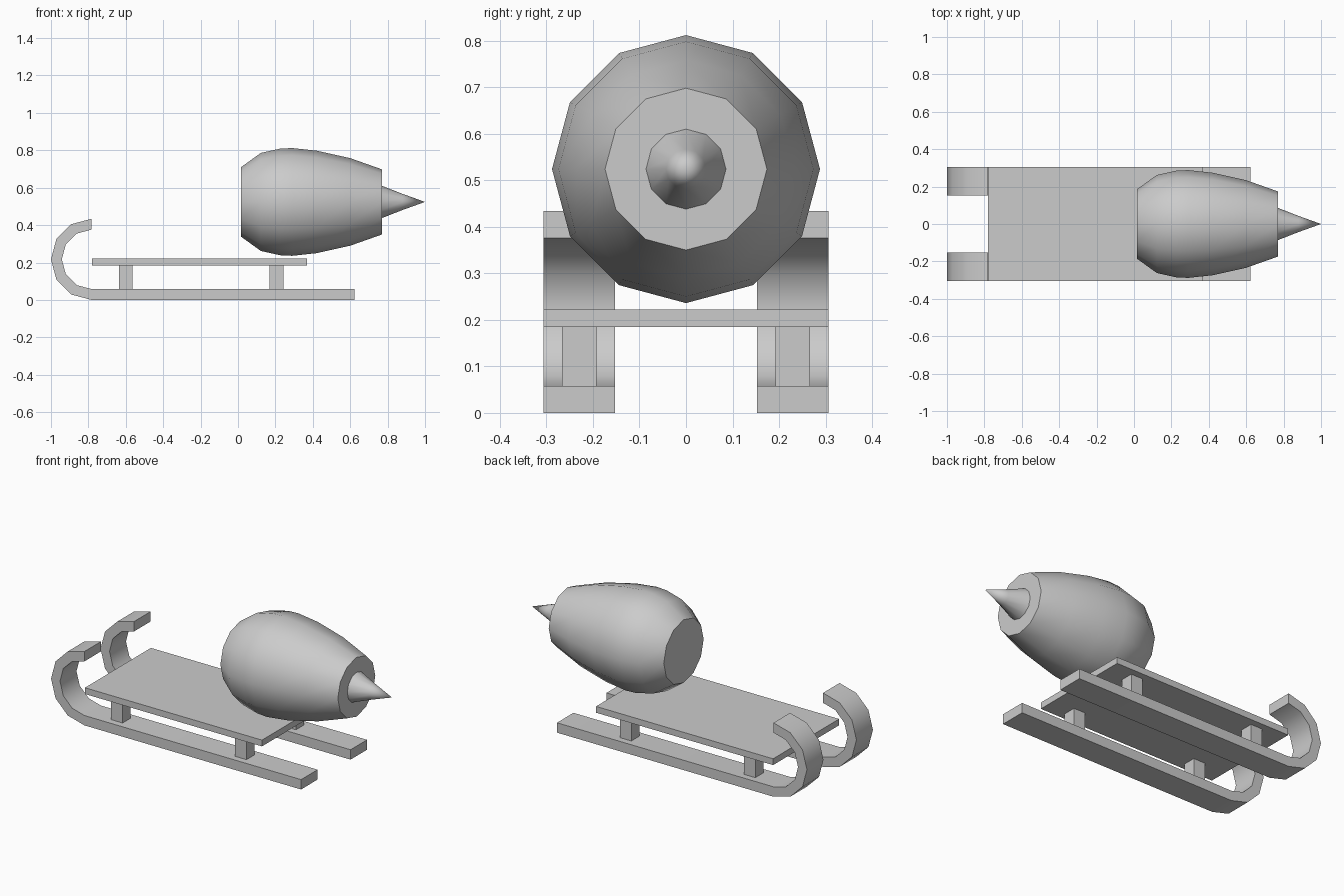
import bpy, bmesh
from math import sin, cos, pi, radians

if "Cube" in bpy.data.objects:
    bpy.data.objects.remove(bpy.data.objects["Cube"])


def finish(name, bm, smooth=False):
    bmesh.ops.recalc_face_normals(bm, faces=bm.faces)
    mesh = bpy.data.meshes.new(name)
    bm.to_mesh(mesh)
    bm.free()
    ob = bpy.data.objects.new(name, mesh)
    bpy.context.collection.objects.link(ob)
    if smooth:
        bpy.ops.object.select_all(action='DESELECT')
        ob.select_set(True)
        bpy.context.view_layer.objects.active = ob
        bpy.ops.object.shade_smooth_by_angle(angle=radians(35))
    return ob


def box(name, x0, x1, y0, y1, z0, z1):
    bm = bmesh.new()
    bmesh.ops.create_cube(bm, size=1)
    for v in bm.verts:
        v.co = (x0 + (v.co.x + .5) * (x1 - x0),
                y0 + (v.co.y + .5) * (y1 - y0),
                z0 + (v.co.z + .5) * (z1 - z0))
    return finish(name, bm)


def lathe(name, profile, z, sides=12):
    """Revolve (x, radius) pairs about a lengthwise axis, capping open ends."""
    bm = bmesh.new()
    rings = []
    for x, r in profile:
        n = sides if r > 0 else 1
        rings.append([bm.verts.new((x, r * sin(2 * pi * i / sides),
                                    z + r * cos(2 * pi * i / sides))) for i in range(n)])
    for a, b in zip(rings, rings[1:]):
        for i in range(sides):
            j = (i + 1) % sides
            if len(b) == 1:
                bm.faces.new((a[i], a[j], b[0]))
            else:
                bm.faces.new((a[i], a[j], b[j], b[i]))
    for ring in (rings[0], rings[-1]):
        if len(ring) > 1:
            bm.faces.new(ring)
    return finish(name, bm, True)


def runner(name, y0, y1):
    """Flat ski with a half-circle curl, swept as a rectangular section."""
    cx, cz, ro, ri = -.783, .217, .217, .159
    pairs = [((.624, 0), (.624, cz - ri))]
    for k in range(7):
        a = radians(270 - 30 * k)
        pairs.append(tuple((cx + r * cos(a), cz + r * sin(a)) for r in (ro, ri)))
    bm = bmesh.new()
    sections = []
    for (xo, zo), (xi, zi) in pairs:
        sections.append([bm.verts.new(c) for c in
                         ((xo, y0, zo), (xo, y1, zo), (xi, y1, zi), (xi, y0, zi))])
    for a, b in zip(sections, sections[1:]):
        for i in range(4):
            j = (i + 1) % 4
            bm.faces.new((a[i], a[j], b[j], b[i]))
    bm.faces.new(sections[0])
    bm.faces.new(sections[-1])
    return finish(name, bm, True)


# Deck board
box("deck", -.78, .37, -.306, .306, .185, .222)

# Runners and their support posts on both sides
for side, s in (("left", 1), ("right", -1)):
    lo, hi = sorted((s * .153, s * .306))
    runner(side + "_runner", lo, hi)
    lo, hi = sorted((s * .192, s * .267))
    for end, x in (("front", -.6), ("rear", .205)):
        box(f"{side}_{end}_post", x - .037, x + .037, lo, hi, .058, .185)

# Jet engine barrel and exhaust spike
lathe("engine_barrel", [(.015, .185), (.122, .262), (.225, .285), (.29, .288),
                        (.42, .274), (.6, .234), (.77, .174)], .524)
lathe("exhaust_cone", [(.77, .086), (.88, .043), (1, 0)], .524)
